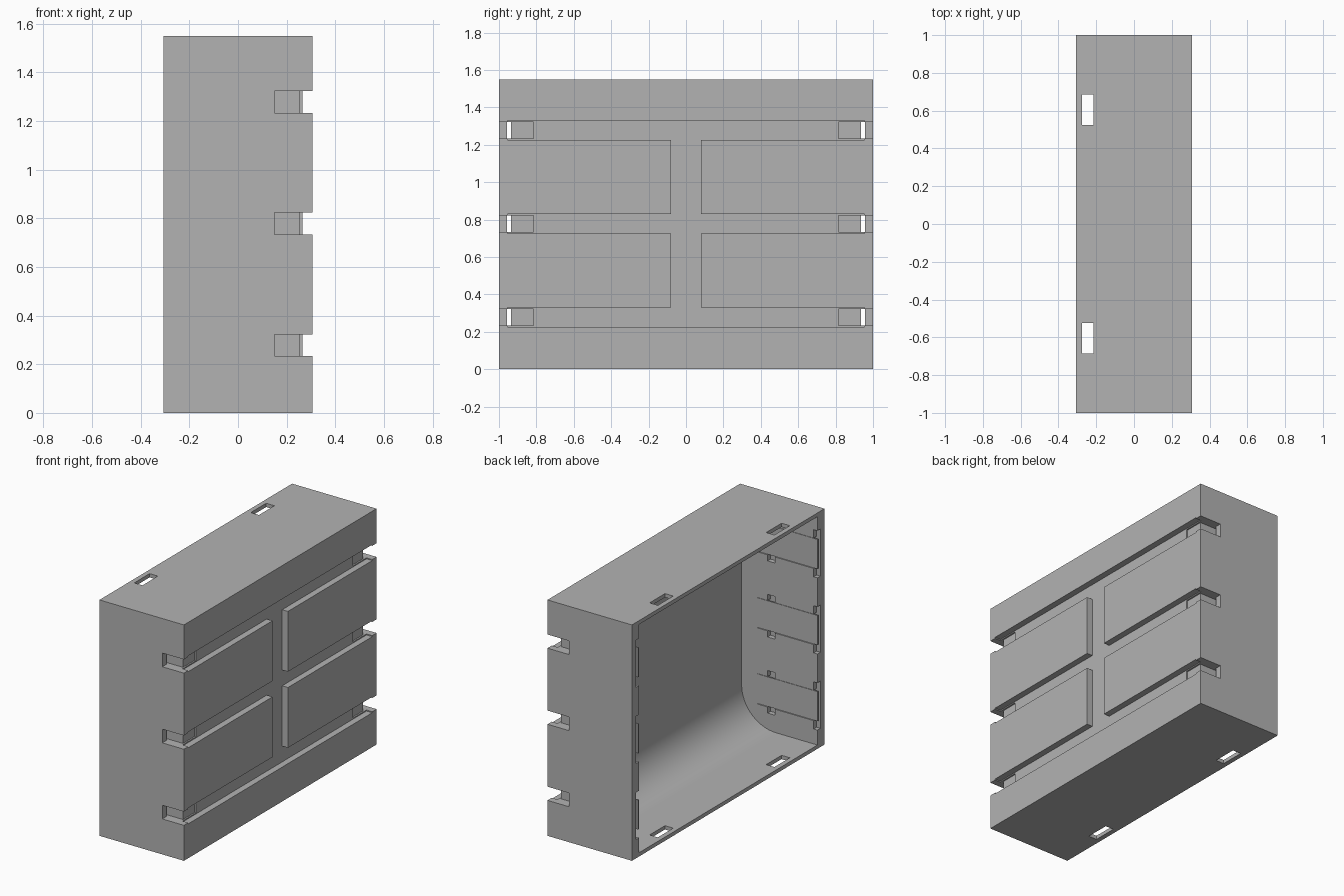
import bpy, bmesh, math

cube = bpy.data.objects.get("Cube")
if cube:
    bpy.data.objects.remove(cube, do_unlink=True)

X, Y, H = 0.307, 1.0, 1.55          # half width, half length, height
STRAPS = (0.278, 0.778, 1.278)      # strap heights
FLOOR, WALL_X, WALL_Y = 0.025, 0.244, 0.926

grey = bpy.data.materials.new("light_grey")
grey.use_nodes = True
colour = (0.45, 0.45, 0.45, 1)
grey.diffuse_color = colour
grey.node_tree.nodes["Principled BSDF"].inputs["Base Color"].default_value = colour


def prism(name, outline, y0, y1):
    """Extrude an outline of (x, z) points along y."""
    bm = bmesh.new()
    face = bm.faces.new([bm.verts.new((x, y0, z)) for x, z in outline])
    new = bmesh.ops.extrude_face_region(bm, geom=[face])["geom"]
    bmesh.ops.translate(bm, vec=(0, y1 - y0, 0),
                        verts=[v for v in new if isinstance(v, bmesh.types.BMVert)])
    bmesh.ops.recalc_face_normals(bm, faces=bm.faces)
    mesh = bpy.data.meshes.new(name)
    bm.to_mesh(mesh)
    bm.free()
    mesh.materials.append(grey)
    obj = bpy.data.objects.new(name, mesh)
    bpy.context.collection.objects.link(obj)
    return obj


def box(name, x0, x1, y0, y1, z0, z1):
    y0, y1 = sorted((y0, y1))
    return prism(name, [(x0, z0), (x1, z0), (x1, z1), (x0, z1)], y0, y1)


def cut(target, cutter):
    cutter.hide_render = True
    mod = target.modifiers.new("cut", "BOOLEAN")
    mod.operation, mod.solver, mod.object = "DIFFERENCE", "EXACT", cutter
    bpy.context.view_layer.objects.active = target
    bpy.ops.object.modifier_apply(modifier=mod.name)
    bpy.data.objects.remove(cutter, do_unlink=True)


def carve(*bounds):
    cut(case, box("cutter", *bounds))


# Outer case, hollowed from the open side with rounded inner corners
case = box("case", -X, X, -Y, Y, 0, H)
R = 0.25
arc = [math.radians(a) for a in range(0, 91, 6)]
low = [(WALL_X - R + R * math.sin(a), FLOOR + R - R * math.cos(a)) for a in arc]
outline = [(-X - 0.1, FLOOR)] + low + [(x, H - z) for x, z in reversed(low)] + [(-X - 0.1, H - FLOOR)]
cut(case, prism("cavity", outline, -WALL_Y, WALL_Y))

# Vertical groove between the outer panels
carve(0.265, 0.4, -0.08, 0.08, STRAPS[0], STRAPS[2])

for z in STRAPS:
    # Horizontal strap groove
    carve(0.265, 0.4, -0.955, 0.955, z - 0.052, z + 0.052)
    for s in (-1, 1):
        # Corner notch and shallow pocket where the strap turns
        carve(0.15, 0.4, s * 0.936, s * 1.1, z - 0.045, z + 0.045)
        carve(0.255, 0.41, s * 0.815, s * 1.09, z - 0.045, z + 0.045)
        # Channel inside the side wall, with wider tab slots
        carve(-0.4, 0.13, s * 0.9, s * 0.957, z - 0.1, z + 0.1)
        carve(0.12, 0.16, s * 0.936, s * 0.957, z - 0.045, z + 0.045)
        carve(-0.4, -0.28, s * 0.89, s * 0.957, z - 0.155, z + 0.155)
        carve(0.0, 0.055, s * 0.89, s * 0.957, z - 0.14, z + 0.14)
        # Thin plate covering the channel
        box("strap_cover", -X, 0.131, s * 0.928, s * 0.936, z - 0.097, z + 0.097)

# Slots through the top and bottom near the open edge
for s in (-1, 1):
    carve(-0.275, -0.215, s * 0.525, s * 0.685, -0.1, H + 0.1)

bpy.ops.object.select_all(action="DESELECT")
case.select_set(True)
bpy.context.view_layer.objects.active = case
bpy.ops.object.shade_smooth_by_angle(angle=math.radians(30))
